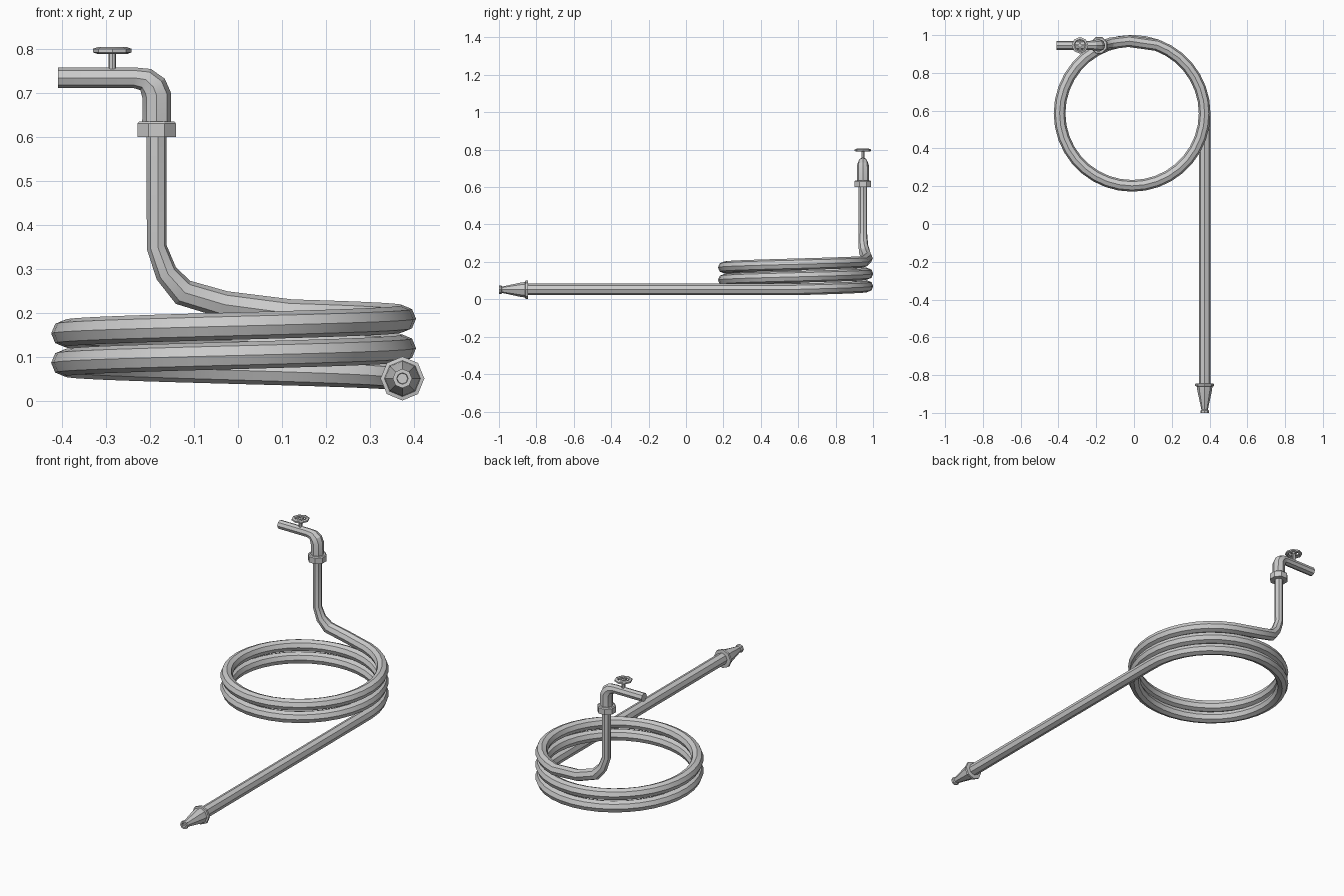
import bpy, bmesh, math
from mathutils import Vector

if "Cube" in bpy.data.objects:
    bpy.data.objects.remove(bpy.data.objects["Cube"])

SIDES = 8


def finish(name, bm):
    bmesh.ops.recalc_face_normals(bm, faces=bm.faces)
    me = bpy.data.meshes.new(name)
    bm.to_mesh(me)
    bm.free()
    ob = bpy.data.objects.new(name, me)
    bpy.context.collection.objects.link(ob)
    bpy.ops.object.select_all(action='DESELECT')
    ob.select_set(True)
    bpy.context.view_layer.objects.active = ob
    bpy.ops.object.shade_smooth_by_angle(angle=math.radians(25))
    return ob


def sweep(name, stations, up, sides=SIDES, turn=0.0, level=False):
    """Polygonal tube through (x, y, z, radius) stations, capped at both ends."""
    bm = bmesh.new()
    pts = [Vector(s[:3]) for s in stations]
    n, rings, last_t = Vector(up), [], None
    for i, p in enumerate(pts):
        t = Vector()
        if i > 0:
            t += (p - pts[i - 1]).normalized()
        if i < len(pts) - 1:
            t += (pts[i + 1] - p).normalized()
        if t.length < 1e-6:          # repeated station: keep direction
            t = last_t.copy()
        t.normalize()
        last_t = t
        if level and abs(t.z) < 0.25:
            n = Vector((0, 0, 1))
        n = (n - t * n.dot(t)).normalized()
        b = t.cross(n)
        r = stations[i][3]
        ring = []
        for k in range(sides):
            a = turn + 2 * math.pi * k / sides
            ring.append(bm.verts.new(p + (n * math.cos(a) + b * math.sin(a)) * r))
        rings.append(ring)
    for r0, r1 in zip(rings, rings[1:]):
        for k in range(sides):
            j = (k + 1) % sides
            bm.faces.new((r0[k], r0[j], r1[j], r1[k]))
    bm.faces.new(rings[0])
    bm.faces.new(rings[-1])
    return finish(name, bm)


def lathe(name, origin, axis, up, profile, turn=0.0, sides=SIDES, close=False):
    """Faceted turned part from (distance along axis, radius) pairs."""
    bm = bmesh.new()
    o, t, n = Vector(origin), Vector(axis), Vector(up)
    b = t.cross(n)
    rings = []
    for d, r in profile:
        angles = [turn + 2 * math.pi * k / sides for k in range(sides)]
        rings.append([bm.verts.new(o + t * d + (n * math.cos(a) + b * math.sin(a)) * r)
                      for a in angles])
    pairs = list(zip(rings, rings[1:]))
    if close:
        pairs.append((rings[-1], rings[0]))
    for r0, r1 in pairs:
        for k in range(sides):
            j = (k + 1) % sides
            bm.faces.new((r0[k], r0[j], r1[j], r1[k]))
    if not close:
        bm.faces.new(rings[0])
        bm.faces.new(rings[-1])
    return finish(name, bm)


# Hose: straight run, two and a bit coils, then a bend up to the tap
CX, CY, R, HR = -0.01, 0.586, 0.384, 0.031
Z0, PITCH, SEG = 0.053, 0.067, 36
hose = [(CX + R, -0.86, Z0, HR)]
for i in range(2 * SEG + 8):
    a = 2 * math.pi * i / SEG
    hose.append((CX + R * math.cos(a), CY + R * math.sin(a),
                 Z0 + PITCH * i / SEG, HR))
hose += [(-0.03, 0.968, 0.219, 0.031), (-0.125, 0.956, 0.247, 0.031),
         (-0.163, 0.948, 0.29, 0.026), (-0.185, 0.946, 0.35, 0.023),
         (-0.185, 0.946, 0.61, 0.023)]
sweep("hose", hose, (0, 0, 1), level=True)

# Nozzle with flange, tapered body, lipped tip and recessed bore
lathe("nozzle", (CX + R, -0.85, 0.051), (0, -1, 0), (0, 0, 1),
      [(-0.006, 0.034), (-0.004, 0.050), (0.008, 0.050), (0.01, 0.041),
       (0.03, 0.039), (0.133, 0.017), (0.138, 0.022), (0.15, 0.022),
       (0.15, 0.013), (0.135, 0.012)])

# Hose coupling nut under the tap
TX, TY = -0.185, 0.946
lathe("coupling_nut", (TX, TY, 0.60), (0, 0, 1), (1, 0, 0),
      [(0, 0.0475), (0.031, 0.0475), (0.036, 0.043)], turn=math.pi / 8)

# Tap body: wide riser narrowing through the elbow into the pipe
sweep("tap_body", [(TX, TY, 0.62, 0.033), (TX, TY, 0.695, 0.033),
                   (-0.193, TY, 0.715, 0.032), (-0.21, TY, 0.731, 0.027),
                   (-0.235, TY, 0.735, 0.0235), (-0.41, TY, 0.735, 0.0235)],
      (1, 0, 0))

# Valve stem, handwheel rim and spokes
HX, HZ = -0.286, 0.797
lathe("valve_stem", (HX, TY, 0.745), (0, 0, 1), (1, 0, 0),
      [(0, 0.009), (0.055, 0.009)])
lathe("handwheel_rim", (HX, TY, HZ), (0, 0, 1), (1, 0, 0),
      [(-0.008, 0.033), (-0.004, 0.044), (0.004, 0.044), (0.008, 0.033),
       (0.004, 0.027), (-0.004, 0.027)], close=True)
for i in range(2):
    a = math.pi / 2 * i
    dx, dy = 0.032 * math.cos(a), 0.032 * math.sin(a)
    sweep(f"handwheel_spoke_{i + 1}", [(HX - dx, TY - dy, HZ, 0.006),
                                       (HX + dx, TY + dy, HZ, 0.006)],
          (0, 0, 1), sides=4, turn=math.pi / 4)
